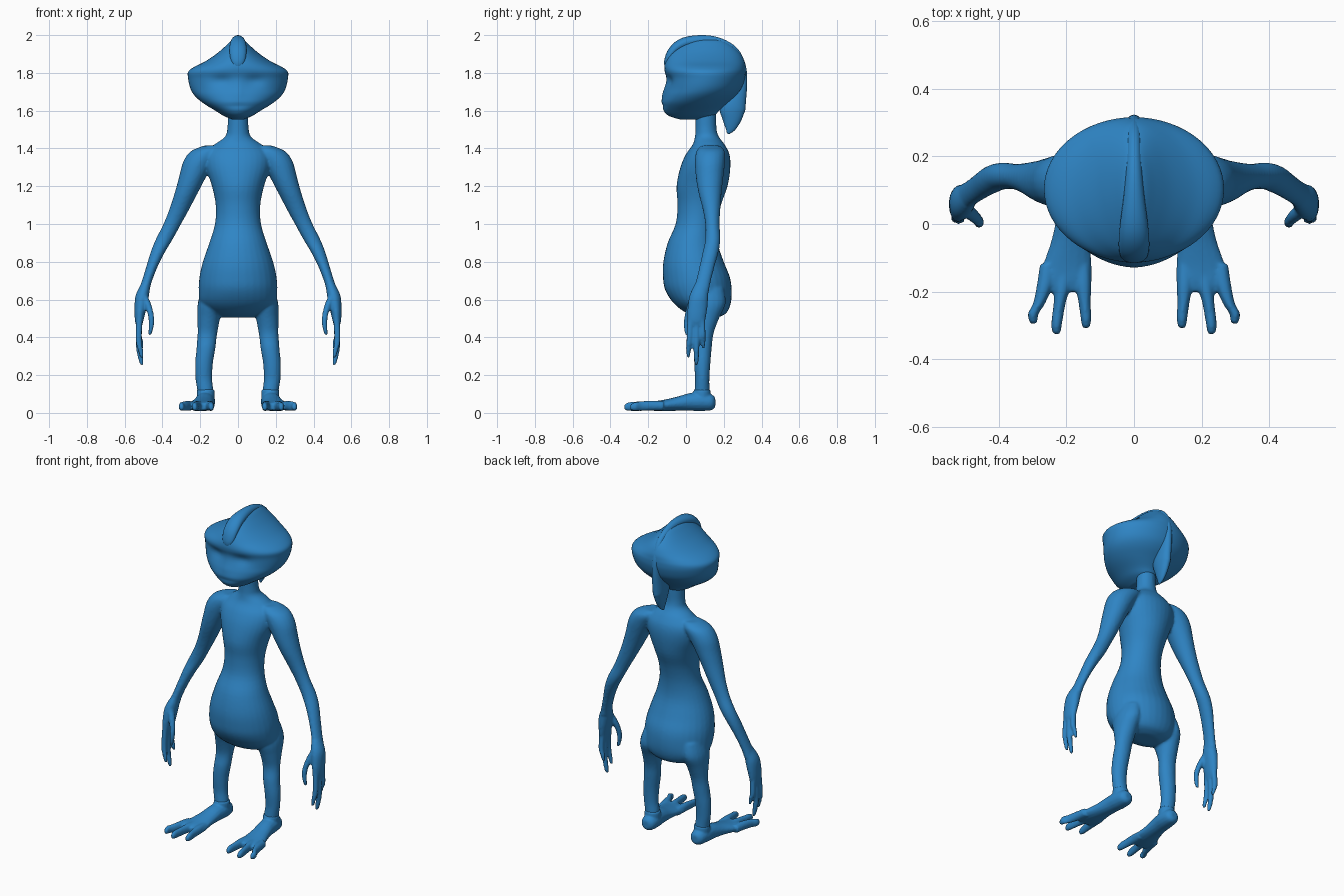
import bpy, bmesh, math
from mathutils import Vector

skin = bpy.data.materials.new("blue skin")
skin.diffuse_color = (0.028, 0.235, 0.56, 1)


def spline(rows, steps):
    """Catmull-Rom interpolation through rows of numbers."""
    out = []
    n = len(rows)
    for i in range(n - 1):
        a, b, c, d = rows[max(i - 1, 0)], rows[i], rows[i + 1], rows[min(i + 2, n - 1)]
        for s in range(steps):
            t = s / steps
            out.append([0.5 * (2 * q + (r - p) * t + (2 * p - 5 * q + 4 * r - w) * t * t
                               + (3 * q - p - 3 * r + w) * t ** 3)
                        for p, q, r, w in zip(a, b, c, d)])
    return out + [list(rows[-1])]


def loft(bm, rings, sides=20):
    """Closed skin over rings given as (centre, u, v)."""
    loops = []
    for c, u, v in rings:
        loops.append([bm.verts.new(c + u * math.cos(2 * math.pi * k / sides)
                                   + v * math.sin(2 * math.pi * k / sides))
                      for k in range(sides)])
    faces = [bm.faces.new(loops[0]), bm.faces.new(loops[-1])]
    for a, b in zip(loops, loops[1:]):
        for k in range(sides):
            j = (k + 1) % sides
            faces.append(bm.faces.new((a[k], a[j], b[j], b[k])))
    bmesh.ops.recalc_face_normals(bm, faces=faces)


def stack(bm, rows, side=1, sides=20):
    """Horizontal rings: x, y, z, half width, half depth."""
    loft(bm, [(Vector((side * x, y, z)), Vector((max(rx, .003), 0, 0)), Vector((0, max(ry, .003), 0)))
              for x, y, z, rx, ry in spline(rows, 4)], sides)


def lengthwise(bm, rows, side=1, sides=16):
    """Frontal rings: x, y, z, half width, half height."""
    loft(bm, [(Vector((side * x, y, z)), Vector((max(rx, .003), 0, 0)), Vector((0, 0, max(rz, .003))))
              for x, y, z, rx, rz in spline(rows, 4)], sides)


def finish(name, bm, voxel=None, smooth=4):
    me = bpy.data.meshes.new(name)
    bm.to_mesh(me)
    bm.free()
    me.materials.append(skin)
    ob = bpy.data.objects.new(name, me)
    bpy.context.collection.objects.link(ob)
    bpy.context.view_layer.objects.active = ob
    ob.select_set(True)
    if voxel:  # fuse overlapping lofts into one skin
        m = ob.modifiers.new("fuse", 'REMESH')
        m.mode = 'VOXEL'
        m.voxel_size = voxel
        m.use_smooth_shade = True
        s = ob.modifiers.new("soften", 'SMOOTH')
        s.iterations = smooth
        s.factor = 0.5
    for p in me.polygons:
        p.use_smooth = True
    ob.select_set(False)
    return ob


# torso and neck: z, half width, front y, back y
trunk = [(.505, .08, .06, .17), (.53, .15, 0, .215), (.58, .20, -.065, .237), (.65, .208, -.11, .242),
         (.72, .204, -.122, .232), (.80, .186, -.12, .20), (.90, .152, -.097, .168), (1.0, .122, -.055, .165),
         (1.1, .118, -.045, .185), (1.2, .138, -.05, .22), (1.3, .17, -.03, .235), (1.37, .17, .0, .23),
         (1.42, .125, .035, .205), (1.46, .07, .047, .175), (1.5, .057, .05, .162), (1.56, .054, .05, .16),
         (1.63, .054, .05, .16)]
body = bmesh.new()
stack(body, [(0, (f + b) / 2, z, w, (b - f) / 2) for z, w, f, b in trunk], sides=32)

for s in (1, -1):
    # arm from shoulder to wrist
    stack(body, [(.13, .13, 1.415, .05, .05), (.165, .13, 1.385, .085, .075), (.205, .127, 1.33, .085, .08),
                 (.24, .125, 1.25, .072, .073), (.272, .127, 1.17, .062, .062), (.31, .135, 1.08, .053, .047),
                 (.348, .14, 1.0, .047, .038), (.39, .142, .92, .045, .04), (.425, .13, .85, .038, .042),
                 (.457, .11, .77, .03, .04), (.485, .09, .69, .027, .04), (.50, .075, .64, .031, .046)], s)
    # palm
    stack(body, [(.49, .08, .68, .025, .036), (.507, .068, .62, .036, .05), (.517, .06, .55, .031, .053),
                 (.523, .055, .49, .023, .048), (.524, .055, .46, .014, .04)], s)
    # thumb
    stack(body, [(.498, .045, .63, .015, .02), (.475, .025, .57, .018, .02), (.46, .008, .51, .016, .017),
                 (.459, .003, .46, .014, .015), (.467, .004, .41, .009, .009)], s, 12)
    # fingers: front, middle, back
    for y0, y1, tip, r in ((.022, .013, .29, .015), (.056, .055, .25, .016), (.088, .092, .34, .014)):
        m = (.50 + tip) / 2
        stack(body, [(.52, y0, .52, .018, r), (.526, (y0 + y1) / 2, m, .017, r),
                     (.516, y1, tip + .04, .014, r * .9), (.508, y1, tip, .008, .008)], s, 12)
    # leg
    stack(body, [(.13, .11, .66, .06, .09), (.145, .11, .58, .068, .1), (.155, .105, .50, .06, .07),
                 (.162, .10, .42, .052, .046), (.17, .09, .34, .05, .046), (.18, .086, .26, .047, .043),
                 (.181, .086, .18, .044, .038), (.173, .085, .12, .043, .04), (.17, .085, .06, .042, .042)], s)
finish("body", body, .008)

# feet with three toes
for s, side_name in ((1, "left"), (-1, "right")):
    foot = bmesh.new()
    lengthwise(foot, [(.17, .155, .055, .02, .025), (.17, .135, .056, .043, .042), (.172, .08, .06, .052, .05),
                      (.178, .02, .058, .052, .047), (.187, -.05, .048, .058, .037), (.197, -.12, .039, .072, .03),
                      (.202, -.17, .036, .077, .025), (.206, -.20, .034, .07, .018)], s)
    stack(foot, [(.171, .085, .06, .046, .044), (.171, .085, .115, .047, .045), (.171, .085, .125, .04, .038)], s)
    for x0, x1, y1 in ((.152, .142, -.308), (.207, .229, -.326), (.255, .298, -.295)):
        lengthwise(foot, [(x0, -.12, .037, .024, .025), (x0 * .8 + x1 * .2, -.18, .038, .024, .027),
                          (x0 * .4 + x1 * .6, -.235, .036, .018, .026), (x1, y1 + .03, .034, .016, .024),
                          (x1, y1 + .006, .031, .012, .018), (x1, y1, .03, .007, .01)], s, 12)
    finish(side_name + "_foot", foot, .006, 3)

# head: z, half width, front y, back y
skull = [(1.553, .03, -.03, .10), (1.572, .075, -.09, .15), (1.60, .12, -.118, .175), (1.64, .185, -.128, .22),
         (1.68, .23, -.12, .265), (1.72, .253, -.108, .295), (1.77, .264, -.104, .312), (1.805, .264, -.112, .316),
         (1.83, .235, -.114, .315), (1.86, .175, -.108, .31), (1.90, .115, -.088, .29), (1.94, .068, -.045, .25),
         (1.97, .035, .01, .2), (1.983, .01, .07, .14)]
head = bmesh.new()
stack(head, [(0, (f + b) / 2, z, w, (b - f) / 2) for z, w, f, b in skull], sides=64)
for v in head.verts:  # eye sockets under the brow, nose bridge, mouth line
    x, y, z = v.co
    if y < .06:
        v.co.y += .016 * math.exp(-((abs(x) - .085) / .05) ** 2 - ((z - 1.755) / .03) ** 2)
        v.co.y -= .008 * math.exp(-(x / .025) ** 2 - ((z - 1.70) / .04) ** 2)
        v.co.y += .006 * math.exp(-(x / .07) ** 2 - ((z - 1.625) / .01) ** 2)
finish("head", head)

# crest over the skull with a hanging tail: y, z, half width, half thickness
path = [(-.103, 1.825, .012, .008), (-.098, 1.86, .036, .018), (-.07, 1.915, .045, .025), (-.01, 1.957, .042, .03),
        (.09, 1.972, .03, .028), (.18, 1.958, .023, .026), (.255, 1.91, .022, .026), (.292, 1.83, .023, .026),
        (.288, 1.74, .026, .036), (.262, 1.66, .032, .058), (.246, 1.61, .033, .068),
        (.243, 1.56, .026, .053), (.235, 1.51, .015, .03), (.222, 1.478, .004, .006)]
pts = spline(path, 4)
rings = []
for i, (y, z, w, t) in enumerate(pts):
    a, b = pts[max(i - 1, 0)], pts[min(i + 1, len(pts) - 1)]
    out = Vector((0, -(b[1] - a[1]), b[0] - a[0])).normalized()
    rings.append((Vector((0, y, z)), Vector((w, 0, 0)), out * t))
crest = bmesh.new()
loft(crest, rings, 20)
finish("crest", crest)
